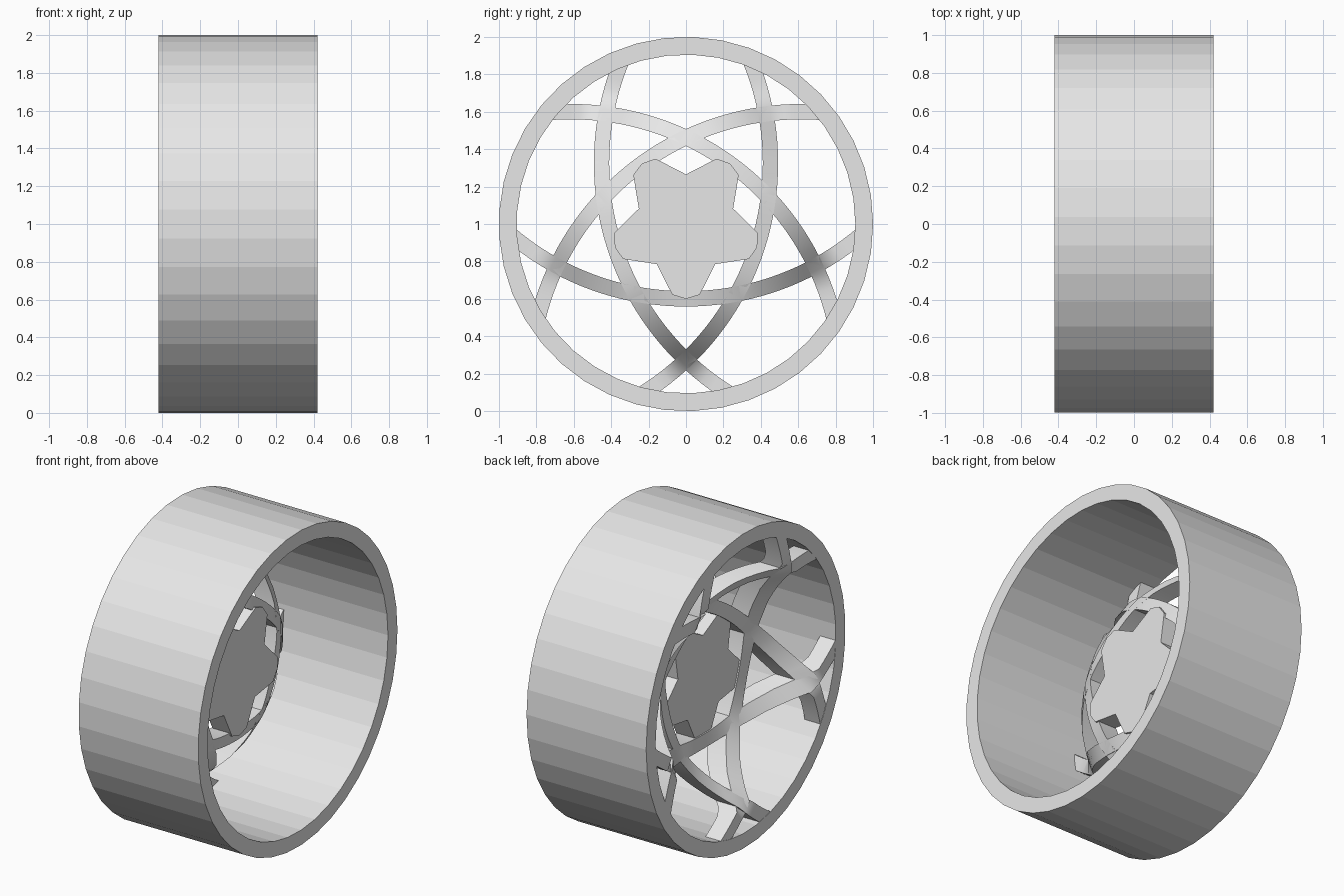
import bpy, bmesh, math
from mathutils import Vector, Matrix

cube = bpy.data.objects.get("Cube")
if cube:
    bpy.data.objects.remove(cube, do_unlink=True)

grey = bpy.data.materials.new("light grey")
grey.use_nodes = True
grey.diffuse_color = (0.8, 0.8, 0.8, 1)
grey.node_tree.nodes["Principled BSDF"].inputs["Base Color"].default_value = (0.8, 0.8, 0.8, 1)


def loft(name, sections, ring=False, smooth=False):
    """Skin matching closed sections; join the ends or cap them."""
    bm = bmesh.new()
    loops = [[bm.verts.new(p) for p in s] for s in sections]
    pairs = list(zip(loops, loops[1:]))
    if ring:
        pairs.append((loops[-1], loops[0]))
    else:
        bm.faces.new(loops[0])
        bm.faces.new(loops[-1])
    for a, b in pairs:
        n = len(a)
        for i in range(n):
            j = (i + 1) % n
            bm.faces.new((a[i], a[j], b[j], b[i]))
    bmesh.ops.recalc_face_normals(bm, faces=bm.faces)
    mesh = bpy.data.meshes.new(name)
    bm.to_mesh(mesh)
    bm.free()
    mesh.materials.append(grey)
    obj = bpy.data.objects.new(name, mesh)
    bpy.context.collection.objects.link(obj)
    obj.location.z = 1
    if smooth:
        bpy.ops.object.select_all(action='DESELECT')
        obj.select_set(True)
        bpy.context.view_layer.objects.active = obj
        bpy.ops.object.shade_smooth_by_angle(angle=math.radians(30))
    return obj


def polar(x, r, a):
    return Vector((x, r * math.cos(a), r * math.sin(a)))


def interpolate(points, r):
    """Height of a piecewise profile at radius r."""
    for (r0, x0), (r1, x1) in zip(points, points[1:]):
        if r <= r1:
            return x0 + (x1 - x0) * (r - r0) / (r1 - r0)
    return points[-1][1]


# Rim: a faceted band around the x axis
HALF, SIDES = 0.42, 41
corners = [(-HALF, 1), (HALF, 1), (HALF, 0.905), (-HALF, 0.905)]
loft("rim", [[polar(x, r, math.tau * i / SIDES) for x, r in corners]
             for i in range(SIDES)], ring=True)

# Spokes: five bowed bars that follow a domed profile and cross each other
outer_face = [(0, -0.12), (0.42, -0.13), (0.5, -0.165), (0.6, -0.24),
              (0.68, -0.33), (0.74, -0.418), (1, -0.418)]
inner_face = [(0, 0.01), (0.4, 0), (0.5, -0.035), (0.6, -0.105),
              (0.69, -0.2), (0.77, -0.31), (1, -0.31)]
BOW, CENTRE, WIDTH, STEPS = 1.45, 1.05, 0.082, 36
END = math.asin(0.945 / BOW)
for k in range(5):
    turn = Matrix.Rotation(math.tau * k / 5, 3, 'X')
    sections = []
    for i in range(STEPS + 1):
        t = END * (2 * i / STEPS - 1)
        section = []
        for side, face in ((-1, outer_face), (1, outer_face), (1, inner_face), (-1, inner_face)):
            radius = BOW + side * WIDTH / 2
            y, z = radius * math.sin(t), CENTRE - radius * math.cos(t)
            section.append(turn @ Vector((interpolate(face, math.hypot(y, z)), y, z)))
        sections.append(section)
    loft(f"spoke_{k + 1}", sections, smooth=True)

# Hub: a plate notched below each spoke crossing
outline = [(math.radians(90 + 72 * k + da), r) for k in range(5)
           for da, r in ((-25, 0.385), (0, 0.265), (25, 0.385), (36, 0.4))]
loft("hub", [[polar(x, r, a) for a, r in outline] for x in (-0.12, 0.01)])
